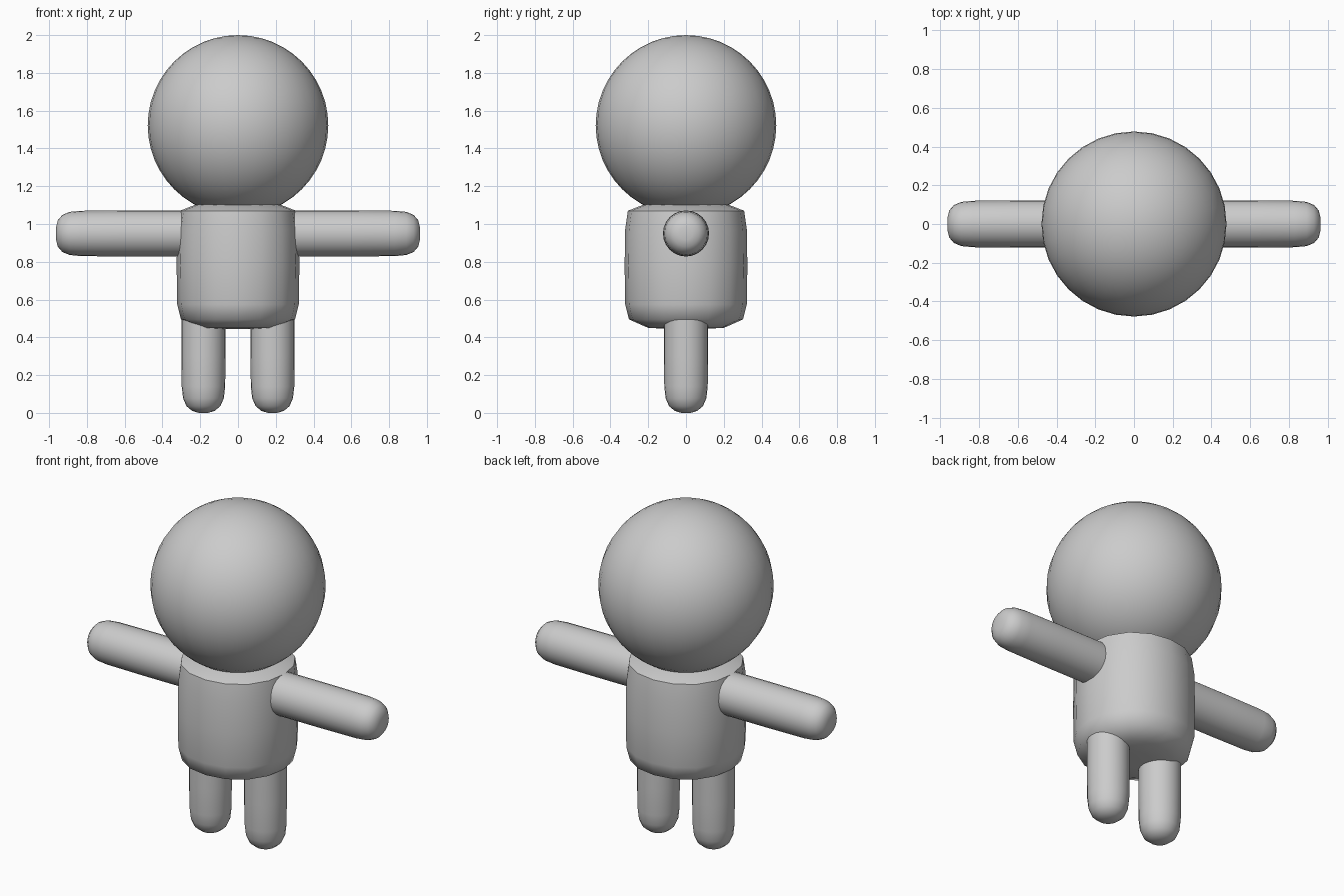
import bpy, bmesh, math
from mathutils import Matrix

if "Cube" in bpy.data.objects:
    bpy.data.objects.remove(bpy.data.objects["Cube"])

grey = bpy.data.materials.new("plain_grey")
grey.diffuse_color = (0.6, 0.6, 0.6, 1)
grey.use_nodes = True
grey.node_tree.nodes["Principled BSDF"].inputs["Base Color"].default_value = grey.diffuse_color


def finish(name, bm, matrix, angle):
    """Turn a bmesh into a smooth, grey object."""
    bm.transform(matrix)
    bmesh.ops.recalc_face_normals(bm, faces=bm.faces)
    mesh = bpy.data.meshes.new(name)
    bm.to_mesh(mesh)
    bm.free()
    mesh.materials.append(grey)
    obj = bpy.data.objects.new(name, mesh)
    bpy.context.collection.objects.link(obj)
    bpy.ops.object.select_all(action='DESELECT')
    obj.select_set(True)
    bpy.context.view_layer.objects.active = obj
    bpy.ops.object.shade_smooth_by_angle(angle=math.radians(angle))
    return obj


def lathe(name, profile, sides, matrix=Matrix(), squareness=0.0, angle=60):
    """Stack rings of (radius, height); squareness pushes the diagonals out."""
    bm = bmesh.new()
    rings = []
    for r, z in profile:
        ring = []
        for i in range(sides):
            a = 2 * math.pi * i / sides
            k = r * (1 + squareness * math.sin(2 * a) ** 2)
            ring.append(bm.verts.new((k * math.cos(a), k * math.sin(a), z)))
        rings.append(ring)
    for low, high in zip(rings, rings[1:]):
        for i in range(sides):
            j = (i + 1) % sides
            bm.faces.new((low[i], low[j], high[j], high[i]))
    bm.faces.new(rings[0])
    bm.faces.new(rings[-1])
    return finish(name, bm, matrix, angle)


# Head
bm = bmesh.new()
bmesh.ops.create_uvsphere(bm, u_segments=32, v_segments=24, radius=0.478)
finish("head", bm, Matrix.Translation((0, 0, 1.522)), 60)

# Torso, a rounded barrel with slightly square cross-section
lathe("torso", [(0.09, 0.445), (0.2, 0.45), (0.302, 0.495), (0.322, 0.575),
                (0.325, 0.78), (0.322, 0.97), (0.308, 1.07), (0.21, 1.108),
                (0.09, 1.112)], 16, squareness=0.025)

# Limbs, capsules with blunt rounded ends
leg = [(0.025, 0.0), (0.06, 0.011), (0.09, 0.036), (0.108, 0.078),
       (0.115, 0.14), (0.117, 0.3), (0.117, 0.58)]
arm = [(0.035, -0.963), (0.07, -0.954), (0.098, -0.93), (0.114, -0.892),
       (0.12, -0.83), (0.122, -0.6), (0.122, -0.18)]
for side, sign in (("left", 1), ("right", -1)):
    lathe(side + "_leg", leg, 24, Matrix.Translation((sign * 0.183, 0, 0)))
    lathe(side + "_arm", arm, 24, Matrix.Translation((0, 0, 0.95))
          @ Matrix.Rotation(-sign * math.pi / 2, 4, 'Y'))
